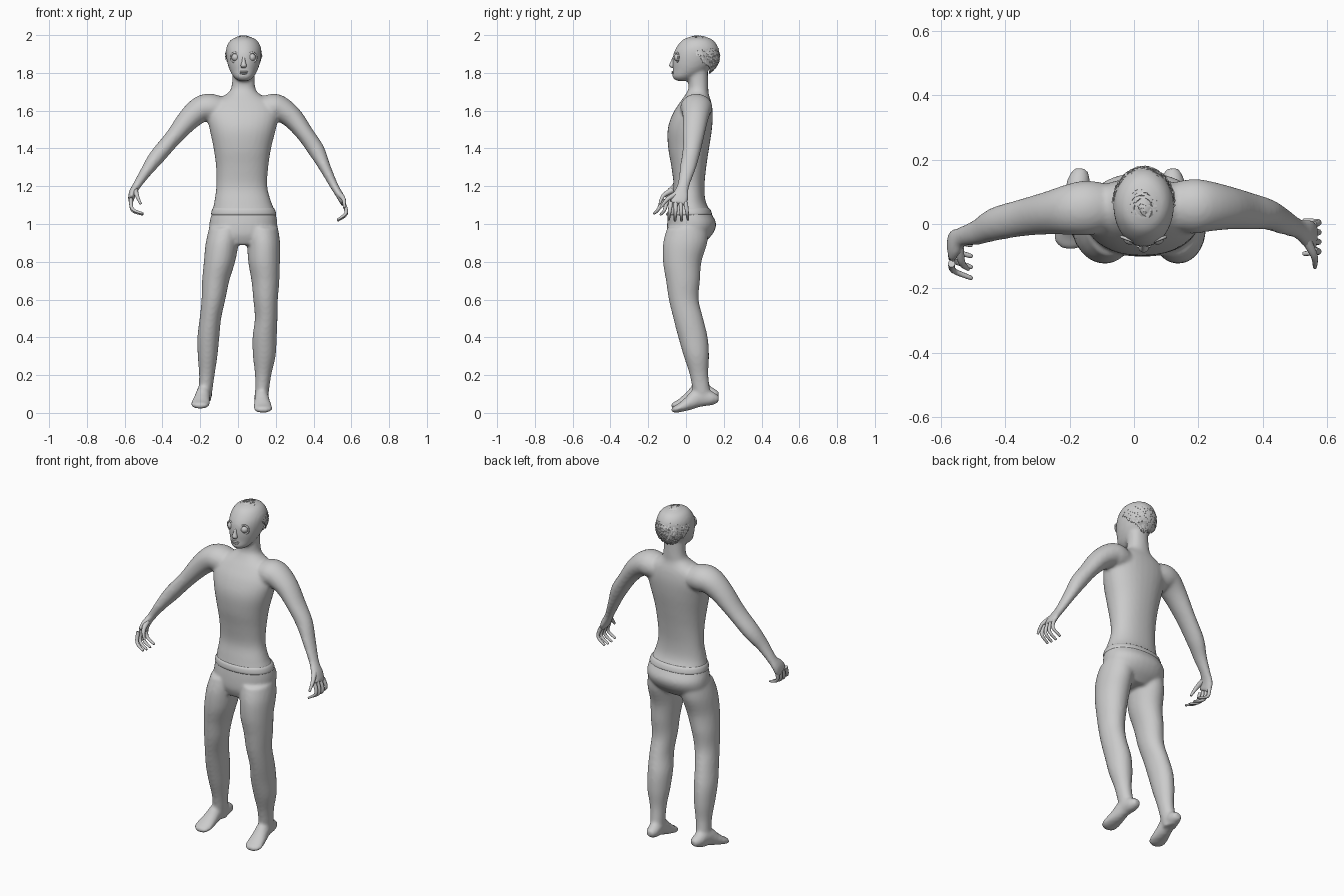
import bpy, bmesh, math, random
from mathutils import Vector, Matrix

if "Cube" in bpy.data.objects:
    bpy.data.objects.remove(bpy.data.objects["Cube"])

random.seed(4)
X, Y, Z = Vector((1, 0, 0)), Vector((0, 1, 0)), Vector((0, 0, 1))


def spline(rows, sub):
    """Catmull-Rom through rows of numbers."""
    out, n = [], len(rows)
    for i in range(n - 1):
        a, b, c, d = (rows[max(i - 1, 0)], rows[i], rows[i + 1], rows[min(i + 2, n - 1)])
        for k in range(sub):
            t = k / sub
            out.append([0.5 * (2 * q + (r - p) * t + (2 * p - 5 * q + 4 * r - s) * t * t
                        + (3 * q - p - 3 * r + s) * t ** 3) for p, q, r, s in zip(a, b, c, d)])
    out.append(list(rows[-1]))
    return out


def tube(bm, rows, ref=X, axis=None, seg=24, sub=4, power=2.0):
    """Loft of (x, y, z, ra, rb) rings; ra lies along ref."""
    pts = spline(rows, sub)
    rings = []
    for i, (x, y, z, ra, rb) in enumerate(pts):
        t = axis or (Vector(pts[min(i + 1, len(pts) - 1)][:3]) - Vector(pts[max(i - 1, 0)][:3])).normalized()
        u = (ref - t * ref.dot(t)).normalized()
        v = t.cross(u)
        ring = []
        for k in range(seg):
            c, s = math.cos(math.tau * k / seg), math.sin(math.tau * k / seg)
            c = math.copysign(abs(c) ** (2 / power), c)
            s = math.copysign(abs(s) ** (2 / power), s)
            ring.append(bm.verts.new(Vector((x, y, z)) + u * c * max(ra, .002) + v * s * max(rb, .002)))
        rings.append(ring)
    for r0, r1 in zip(rings, rings[1:]):
        for k in range(seg):
            bm.faces.new((r0[k], r0[(k + 1) % seg], r1[(k + 1) % seg], r1[k]))
    bm.faces.new(rings[0][::-1])
    bm.faces.new(rings[-1])


def finish(name, bm, angle=60, remesh=0):
    bmesh.ops.recalc_face_normals(bm, faces=bm.faces[:])
    me = bpy.data.meshes.new(name)
    bm.to_mesh(me)
    bm.free()
    ob = bpy.data.objects.new(name, me)
    bpy.context.collection.objects.link(ob)
    bpy.ops.object.select_all(action='DESELECT')
    bpy.context.view_layer.objects.active = ob
    ob.select_set(True)
    if remesh:
        m = ob.modifiers.new("Union", 'REMESH')
        m.mode, m.voxel_size = 'VOXEL', remesh
        s = ob.modifiers.new("Soften", 'SMOOTH')
        s.factor, s.iterations = 0.5, 6
        bpy.ops.object.modifier_apply(modifier="Union")
        bpy.ops.object.modifier_apply(modifier="Soften")
    bpy.ops.object.shade_smooth_by_angle(angle=math.radians(angle))
    return ob


# Body: torso with neck, head, legs, feet and arms fused into one skin
body = bmesh.new()
tube(body, [(.025, .0, .89, .11, .08), (.025, .018, .94, .17, .118), (.028, .03, 1.0, .18, .13),
            (.03, .02, 1.06, .168, .112), (.025, .012, 1.12, .15, .092), (.02, .016, 1.2, .135, .082),
            (.022, .015, 1.3, .138, .092), (.023, .014, 1.4, .152, .108), (.025, .02, 1.5, .175, .117),
            (.025, .035, 1.58, .19, .107), (.025, .05, 1.64, .17, .085), (.027, .06, 1.69, .085, .06),
            (.028, .066, 1.73, .062, .052), (.03, .06, 1.82, .058, .055)], axis=Z, seg=32, power=2.2)
tube(body, [(.03, -.015, 1.757, .026, .035), (.03, -.008, 1.777, .052, .064), (.03, .02, 1.81, .072, .09),
            (.03, .038, 1.85, .086, .11), (.03, .053, 1.9, .094, .12), (.03, .06, 1.94, .09, .108),
            (.03, .062, 1.975, .068, .08), (.03, .062, 1.992, .03, .04)], axis=Z)
# y, z, depth radius, then left x/radius and right x/radius
LEG = [(.01, .98, .11, -.065, .088, .122, .09), (-.004, .9, .117, -.083, .088, .135, .088),
       (-.02, .8, .102, -.098, .083, .138, .084), (-.016, .7, .09, -.118, .072, .145, .074),
       (-.012, .6, .079, -.13, .063, .146, .065), (.012, .5, .079, -.146, .057, .149, .06),
       (.037, .4, .078, -.157, .058, .141, .064), (.055, .3, .067, -.161, .052, .139, .06),
       (.069, .2, .049, -.165, .041, .133, .043), (.085, .1, .046, -.174, .036, .126, .036),
       (.095, .06, .04, -.176, .032, .124, .033)]
FOOT = [(.172, .075, .02, .018), (.135, .08, .036, .037), (.07, .085, .037, .05), (.02, .057, .043, .038),
        (-.03, .032, .05, .024), (-.06, .022, .044, .018), (-.078, .02, .02, .009)]
for k, heel, turn, lift in ((3, -.165, .17, .018), (5, .118, -.07, -.004)):
    tube(body, [(r[k], r[0], r[1], r[k + 1], r[2]) for r in LEG], axis=Z)
    tube(body, [(heel + turn * (y - .17), y, z + lift, a, b) for y, z, a, b in FOOT])
ARM_L = [(-.06, .05, 1.6, .07, .06), (-.14, .05, 1.615, .085, .074), (-.195, .045, 1.608, .08, .07),
         (-.26, .035, 1.555, .068, .06), (-.345, .02, 1.455, .058, .045), (-.43, 0, 1.355, .052, .042),
         (-.485, -.025, 1.28, .04, .031), (-.535, -.04, 1.205, .032, .022)]
ARM_R = [(.1, .055, 1.6, .07, .06), (.18, .055, 1.615, .085, .074), (.225, .055, 1.608, .08, .068),
         (.29, .05, 1.56, .068, .057), (.357, .04, 1.475, .058, .046), (.415, .03, 1.39, .048, .044),
         (.46, .01, 1.3, .042, .031), (.51, -.015, 1.2, .032, .022)]
for arm, mid, end in ((ARM_L, (-.558, -.06, 1.165), (-.567, -.083, 1.125)),
                      (ARM_R, (.54, -.03, 1.15), (.56, -.04, 1.105))):
    tube(body, arm + [(*mid, .046, .02), (*end, .046, .016)], ref=Y)
finish("body", body, remesh=.009)

# Curled fingers and thumbs
for side, base, knuckle, tip, thumb in (
        ("left", (-.567, -.045, 1.135), (-.56, -.052, 1.08), (-.508, -.065, 1.057),
         [(-.545, -.07, 1.18), (-.535, -.12, 1.15), (-.515, -.14, 1.105)]),
        ("right", (.558, -.002, 1.115), (.573, .006, 1.06), (.53, .01, 1.025),
         [(.535, -.05, 1.16), (.56, -.1, 1.13), (.562, -.135, 1.085)])):
    bm = bmesh.new()
    for i in range(4):
        p = [Vector(q) - Y * g * i for q, g in ((base, .026), (knuckle, .031), (tip, .034))]
        drop = Z * (.006 if i in (1, 2) else 0)
        tube(bm, [(*p[0], .012, .011), (*(p[1] - drop), .009, .009), (*(p[2] - drop), .007, .006),
                  (*(p[2] - drop + (p[2] - p[1]) * .08), .003, .003)], ref=Y, seg=10)
    tube(bm, [(*q, r, r) for q, r in zip(thumb, (.016, .011, .006))], ref=X, seg=10)
    finish(side + "_fingers", bm)

# Shirt hem standing just proud of the hips
bm = bmesh.new()
tube(bm, [(.03, .02, 1.045, .168, .112), (.03, .02, 1.055, .172, .117), (.029, .018, 1.075, .167, .112),
          (.028, .017, 1.085, .16, .104)], axis=Z, seg=40, power=2.2)
finish("shirt_hem", bm)

# Face: eyeballs, rimmed lids, nose and lips
for name, s in (("left", -1), ("right", 1)):
    bm = bmesh.new()
    at = Matrix.Translation((.03 + s * .043, -.043, 1.882)) @ Matrix.Rotation(s * .35, 4, 'Z')
    bmesh.ops.create_uvsphere(bm, u_segments=20, v_segments=12, radius=.021, matrix=at)
    finish(name + "_eye", bm)
    bpy.ops.mesh.primitive_torus_add(major_segments=24, minor_segments=8, major_radius=.025, minor_radius=.005)
    ring = bpy.context.object
    ring.name = name + "_eyelid"
    ring.matrix_world = at @ Matrix.Translation((0, -.006, 0)) @ Matrix.Rotation(math.pi / 2, 4, 'X')
    bpy.ops.object.shade_smooth()
bm = bmesh.new()
tube(bm, [(.03, -.058, 1.885, .008, .012), (.03, -.068, 1.86, .01, .013),
          (.03, -.074, 1.838, .016, .015), (.03, -.068, 1.826, .01, .008)], axis=Z, seg=12)
finish("nose", bm)
bm = bmesh.new()
for z, w in ((1.806, .024), (1.797, .02)):
    bmesh.ops.create_uvsphere(bm, u_segments=14, v_segments=8, radius=1,
                              matrix=Matrix.Translation((.03, -.068, z)) @ Matrix.Diagonal((w, .009, .005, 1)))
finish("lips", bm)

# Hair: overlapping tapered locks swept away from the crown
bm = bmesh.new()
centre, radii, crown = Vector((.03, .062, 1.888)), Vector((.093, .112, .104)), Vector((0, -.15, 1))
n = 420
for i in range(n):
    h = 1 - 1.75 * (i + .5) / n
    a = i * 2.39996
    r = math.sqrt(1 - h * h)
    d = Vector((r * math.cos(a), r * math.sin(a), h))
    if d.y < -.45 + .75 * max(0, .75 - d.z) or (h < -.55 and d.y < .4):
        continue
    nrm = Vector((d.x / radii.x, d.y / radii.y, d.z / radii.z)).normalized()
    flow = d - crown * 1.2
    flow = (flow - nrm * flow.dot(nrm)).normalized()
    flow = (flow + nrm * random.uniform(.0, .14)).normalized()
    side = flow.cross(nrm).normalized()
    up = side.cross(flow)
    pos = centre + Vector(p * q for p, q in zip(d, radii))
    m = Matrix((side, up, flow)).transposed().to_4x4()
    m.translation = pos
    m = m @ Matrix.Diagonal((random.uniform(.9, 1.4), .45, 1, 1))
    bmesh.ops.create_cone(bm, cap_ends=True, segments=6, radius1=.012, radius2=.003,
                          depth=random.uniform(.035, .055), matrix=m)
for v in bm.verts:
    v.co.z = min(v.co.z, 2.0)
finish("hair", bm, angle=40)
